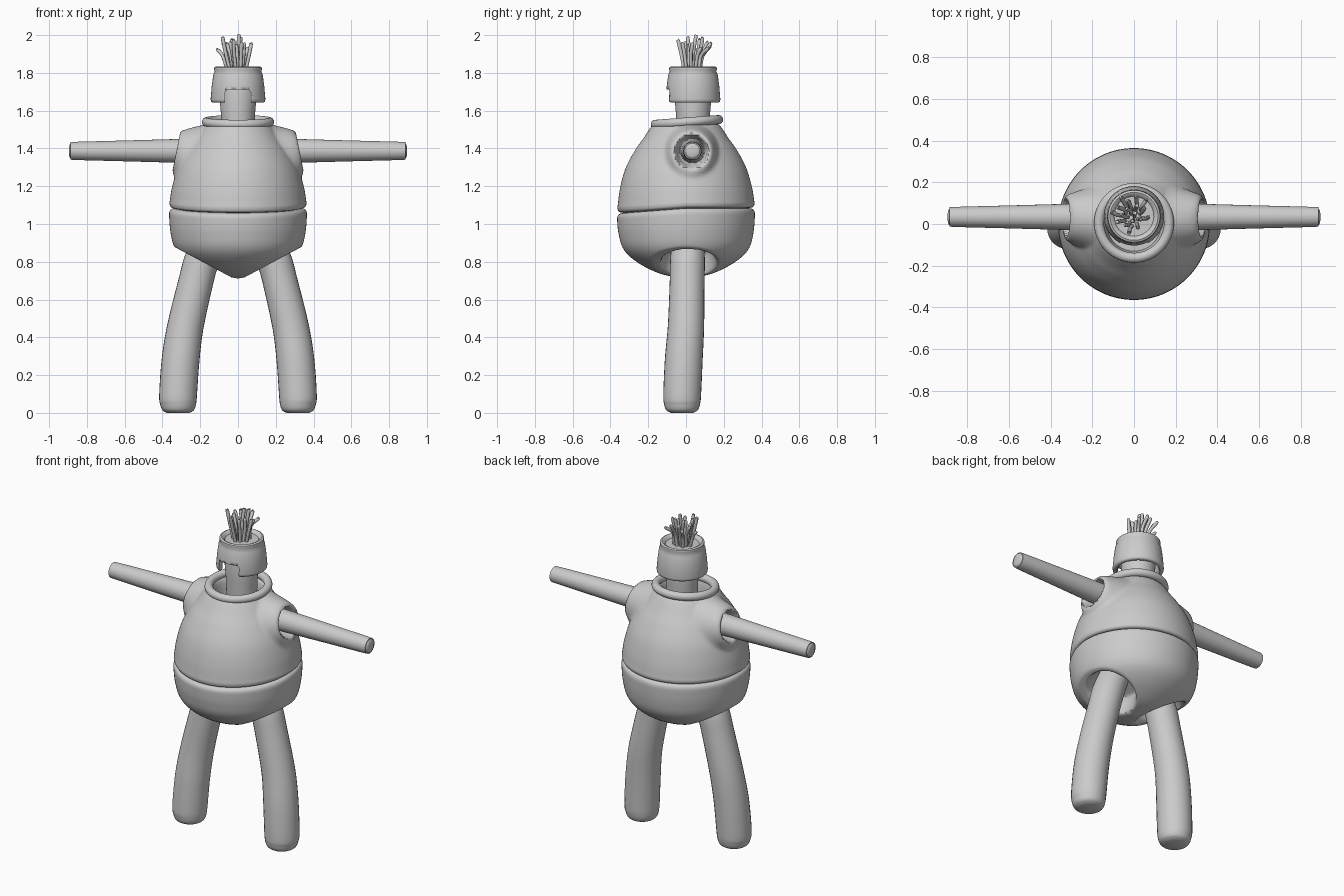
import bpy, bmesh, math, random
from mathutils import Vector, Matrix

cube = bpy.data.objects.get("Cube")
if cube:
    bpy.data.objects.remove(cube)

GREY = (0.6, 0.6, 0.6, 1)
clay = bpy.data.materials.new("light_grey")
clay.use_nodes = True
clay.diffuse_color = GREY
clay.node_tree.nodes["Principled BSDF"].inputs["Base Color"].default_value = GREY


def smoothstep(a, b, v):
    t = min(1, max(0, (v - a) / (b - a)))
    return t * t * (3 - 2 * t)


def smooth_path(points, steps):
    """Catmull-Rom curve through points of any dimension."""
    pts = [Vector(p) for p in points]
    pts = [pts[0]] + pts + [pts[-1]]
    out = []
    for a, b, c, d in zip(pts, pts[1:], pts[2:], pts[3:]):
        for i in range(steps):
            t = i / steps
            out.append(b + (c - a) * (t / 2) + (a * 2 - b * 5 + c * 4 - d) * (t * t / 2)
                       + (b * 3 - a - c * 3 + d) * (t ** 3 / 2))
    return out + [pts[-1]]


def finish(name, bm):
    bmesh.ops.recalc_face_normals(bm, faces=bm.faces)
    mesh = bpy.data.meshes.new(name)
    bm.to_mesh(mesh)
    bm.free()
    mesh.materials.append(clay)
    ob = bpy.data.objects.new(name, mesh)
    bpy.context.collection.objects.link(ob)
    bpy.ops.object.select_all(action='DESELECT')
    bpy.context.view_layer.objects.active = ob
    ob.select_set(True)
    bpy.ops.object.shade_smooth_by_angle(angle=math.radians(50))
    return ob


def bridge(bm, rings):
    n = len(rings[0])
    for lo, hi in zip(rings, rings[1:]):
        for i in range(n):
            j = (i + 1) % n
            bm.faces.new((lo[i], lo[j], hi[j], hi[i]))


def lathe(name, profile, steps=1, segs=64, centre_y=0, shape=None):
    """Revolve (radius, height) points about z, then reshape each vertex."""
    bm = bmesh.new()
    rings = []
    for r, z in smooth_path(profile, steps):
        angles = [math.tau * i / segs for i in range(segs)]
        rings.append([bm.verts.new((r * math.cos(a), r * math.sin(a) + centre_y, z))
                      for a in angles])
    bridge(bm, rings)
    bm.faces.new(rings[0])
    bm.faces.new(rings[-1])
    if shape:
        for v in bm.verts:
            v.co = shape(v.co.copy())
    return finish(name, bm)


def limb(name, stations, steps=5, segs=28):
    """Round tube through (x, y, z, radius) stations."""
    path = smooth_path(stations, steps)
    bm = bmesh.new()
    rings = []
    for k, p in enumerate(path):
        along = (path[min(k + 1, len(path) - 1)] - path[max(k - 1, 0)]).to_3d()
        side = Vector((0, 1, 0))
        if abs(along.normalized().y) > 0.9:
            side = Vector((1, 0, 0))
        u = along.cross(side).normalized()
        w = along.cross(u).normalized()
        angles = [math.tau * i / segs for i in range(segs)]
        rings.append([bm.verts.new(p.to_3d() + (u * math.cos(a) + w * math.sin(a)) * p[3])
                      for a in angles])
    bridge(bm, rings)
    bm.faces.new(rings[0])
    bm.faces.new(rings[-1])
    return finish(name, bm)


# Torso shells: the seam dips towards the front
ARM = Vector((0, 0.03, 1.385))
HIP = Vector((0.18, 0.015, 0.795))
HIP_OUT = Vector((0.47, 0, -0.88)).normalized()


def dip_seam(p):
    near = max(0, 1 - abs(p.z - 1.08) / 0.15)
    p.z -= 0.028 * max(0, -p.y / 0.36) * near
    return p


def shape_upper(p):
    # Shoulder bosses swell outward, with a recess around each arm
    r = math.hypot(p.x, p.y)
    d = math.hypot(p.y - ARM.y, p.z - ARM.z)
    s = math.copysign(1, p.x)
    if r > 0.15 and d < 0.16:
        x = abs(p.x)
        boss = max(x, 0.305 + 0.2 * (1.49 - p.z))
        x += (boss - x) * (1 - smoothstep(0.1, 0.15, d)) * smoothstep(0.15, 0.185, r)
        x += (0.24 - x) * (1 - smoothstep(0.065, 0.09, d))
        p.x = s * x
    return dip_seam(p)


def shape_lower(p):
    # Slanted flat hips with a round socket for each leg
    s = math.copysign(1, p.x)
    q = Vector((abs(p.x), p.y, p.z))
    depth = (q - HIP).dot(HIP_OUT)
    if depth > -0.03:
        q -= HIP_OUT * max(0, depth)
        d = (q - HIP).length
        q -= HIP_OUT * 0.1 * (1 - smoothstep(0.11, 0.155, d))
    return dip_seam(Vector((s * q.x, q.y, q.z)))


lathe("upper_torso", [(0.13, 1.42), (0.14, 1.5), (0.155, 1.53), (0.18, 1.52),
                      (0.228, 1.45), (0.27, 1.39), (0.318, 1.3), (0.348, 1.2),
                      (0.36, 1.13), (0.362, 1.105), (0.352, 1.089), (0.32, 1.083)],
      steps=7, segs=160, shape=shape_upper)
lathe("lower_torso", [(0.32, 1.084), (0.35, 1.081), (0.363, 1.065), (0.364, 1.03),
                      (0.358, 0.96), (0.342, 0.89), (0.31, 0.84), (0.25, 0.792),
                      (0.17, 0.75), (0.1, 0.727), (0.001, 0.712)],
      steps=7, segs=160, shape=shape_lower)

# Collar ring, tipped forward
bpy.ops.mesh.primitive_torus_add(major_radius=0.168, minor_radius=0.024, major_segments=64,
                                 minor_segments=16, location=(0, 0.005, 1.54),
                                 rotation=(0.075, 0, 0))
collar = bpy.context.object
collar.name = "collar"
collar.data.materials.append(clay)
bpy.ops.object.shade_smooth()

# Neck and open-fronted helmet
HEAD_Y = 0.037
lathe("neck", [(0.085, 1.4), (0.09, 1.58), (0.1, 1.7), (0.096, 1.72)], centre_y=HEAD_Y)
helmet = lathe("helmet", [(0.001, 1.815), (0.095, 1.815), (0.104, 1.829), (0.115, 1.834),
                          (0.125, 1.829), (0.127, 1.818), (0.123, 1.809), (0.131, 1.79),
                          (0.139, 1.73), (0.145, 1.66), (0.143, 1.648), (0.136, 1.643),
                          (0.122, 1.643), (0.117, 1.65), (0.115, 1.745), (0.001, 1.75)],
               centre_y=HEAD_Y)

# Rounded cutter for the helmet's front notch
bm = bmesh.new()
bmesh.ops.create_cube(bm, size=1, matrix=Matrix.Translation((0, -0.1, 1.66))
                      @ Matrix.Diagonal((0.136, 0.22, 0.106, 1)))
edges = [e for e in bm.edges if abs(e.verts[0].co.y - e.verts[1].co.y) > 0.1]
bmesh.ops.bevel(bm, geom=edges, offset=0.018, segments=4, affect='EDGES', profile=0.5)
cutter = finish("notch_cutter", bm)
cutter.hide_render = True
cutter.hide_set(True)
notch = helmet.modifiers.new("notch", 'BOOLEAN')
notch.object = cutter
notch.operation = 'DIFFERENCE'
notch.solver = 'EXACT'
bpy.context.view_layer.objects.active = helmet
bpy.ops.object.modifier_apply(modifier="notch")
bpy.data.objects.remove(cutter)

# Tuft of thin bent strands
random.seed(4)
for i in range(18):
    a = i * 2.4
    spread = math.sqrt((i + 0.5) / 18)
    x, y = math.cos(a) * spread, math.sin(a) * spread
    top = 1.99 - 0.05 * spread * random.random() - 0.012 * (i % 3)
    if i == 0:
        top = 2.0
    tip = (-0.012 + x * 0.095, 0.052 + y * 0.1)
    base = (-0.004 + x * 0.05, HEAD_Y + y * 0.05)
    bend = random.uniform(0.3, 0.55)
    mid = [b + (t - b) * bend + random.uniform(-0.008, 0.008) for b, t in zip(base, tip)]
    limb(f"hair_strand_{i + 1}", [(*base, 1.805, 0.009), (*mid, 1.89, 0.0095),
                                  (*tip, top - 0.008, 0.01), (*tip, top, 0.006)],
         steps=3, segs=10)

# Arms and legs, one of each per side
for side, s in (("left", 1), ("right", -1)):
    limb(f"{side}_arm", [(s * x, 0.034, 1.387, r) for x, r in
                         ((0.2, 0.066), (0.35, 0.062), (0.6, 0.055), (0.86, 0.048),
                          (0.88, 0.044), (0.891, 0.034), (0.895, 0.018))])
    limb(f"{side}_leg", [(s * x, y, z, r) for x, y, z, r in
                         ((0.15, 0.01, 0.92, 0.085), (0.195, 0.008, 0.8, 0.092),
                          (0.222, 0.006, 0.7, 0.092), (0.278, 0, 0.46, 0.096),
                          (0.304, -0.012, 0.28, 0.1), (0.317, -0.02, 0.1, 0.1),
                          (0.317, -0.021, 0.05, 0.096), (0.317, -0.021, 0.015, 0.084),
                          (0.317, -0.021, 0, 0.06))])
